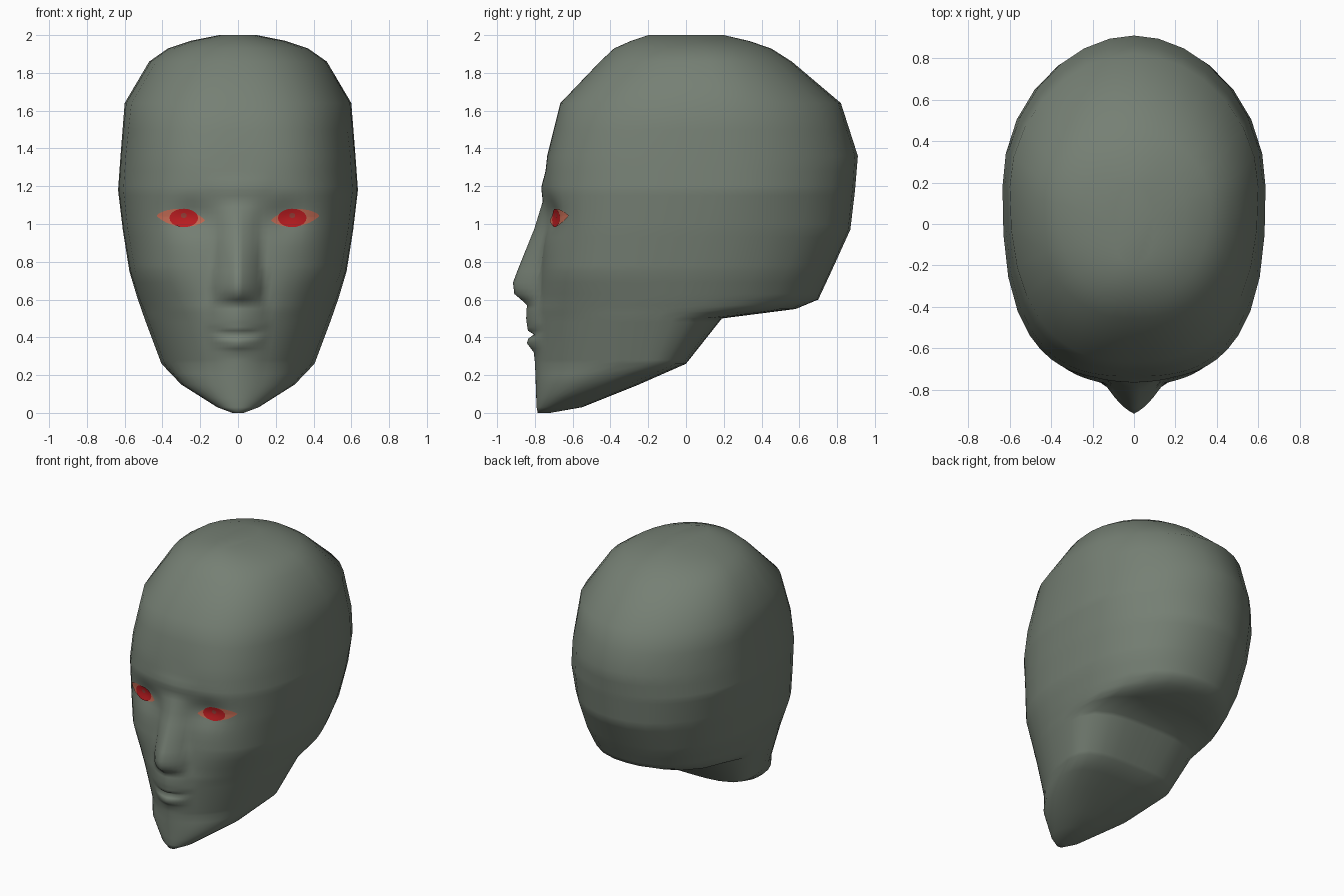
import bpy, bmesh, math

if "Cube" in bpy.data.objects:
    bpy.data.objects.remove(bpy.data.objects["Cube"])

def material(name, rgb):
    m = bpy.data.materials.new(name)
    m.diffuse_color = (*rgb, 1)
    m.use_nodes = True
    m.node_tree.nodes["Principled BSDF"].inputs["Base Color"].default_value = m.diffuse_color
    return m

skin = material("grey green skin", (0.18, 0.215, 0.175))
orange = material("orange eye", (0.55, 0.15, 0.09))
red = material("red iris", (0.50, 0.012, 0.015))
dusk = material("dusky pupil", (0.30, 0.05, 0.04))

# Head sections: height, front y, back y, half width, y of widest point
SECTIONS = [
    (0.00, -0.785, -0.72, 0.03, -0.76), (0.03, -0.79, -0.55, 0.11, -0.70),
    (0.15, -0.79, -0.25, 0.30, -0.46), (0.26, -0.79, 0.00, 0.405, -0.21),
    (0.50, -0.805, 0.19, 0.495, -0.15), (0.55, -0.80, 0.58, 0.512, -0.10),
    (0.60, -0.79, 0.70, 0.53, -0.06), (0.75, -0.775, 0.77, 0.575, 0.00),
    (0.97, -0.75, 0.87, 0.61, 0.10), (1.18, -0.755, 0.895, 0.635, 0.18),
    (1.36, -0.735, 0.91, 0.622, 0.20), (1.64, -0.665, 0.82, 0.60, 0.18),
    (1.86, -0.455, 0.56, 0.47, 0.12), (1.93, -0.38, 0.45, 0.37, 0.10),
    (1.97, -0.29, 0.33, 0.25, 0.06), (2.00, -0.20, 0.20, 0.10, 0.00)]
# Roundness of each section: height, front exponent, back exponent
ROUNDNESS = [
    (0.0, 2.0, 2.5), (0.15, 1.9, 3.2), (0.26, 1.8, 3.2), (0.5, 1.9, 3.2),
    (0.55, 2.05, 2.6), (0.6, 2.2, 2.3), (0.75, 2.6, 2.3), (0.97, 2.8, 2.1),
    (1.36, 2.8, 1.92), (1.64, 2.5, 1.9), (2.0, 2.1, 1.9)]
# Centre features: height, forward bulge, half width (chin, lips, nose, brow)
FEATURES = [
    (0.00, 0, .1), (0.28, 0.01, .15), (0.32, 0.012, .16), (0.37, 0.046, .15),
    (0.395, 0.035, .16), (0.415, 0.005, .17), (0.435, 0.036, .17), (0.48, 0.04, .16),
    (0.57, 0.045, .15), (0.63, 0.122, .14), (0.69, 0.135, .14), (0.78, 0.11, .13),
    (0.97, 0.055, .12), (1.12, 0.005, .12), (1.20, 0.012, .2), (1.28, 0, .2),
    (2.0, 0, .2)]

def lookup(table, z):
    for a, b in zip(table, table[1:]):
        if z <= b[0]:
            t = (z - a[0]) / (b[0] - a[0])
            return [p + (q - p) * t for p, q in zip(a[1:], b[1:])]
    return list(table[-1][1:])

def bulge(x, z):
    """Forward offset of the face: nose and lips, minus the eye sockets."""
    lift = 0.8 * x * x if z < 0.5 and abs(x) < 0.2 else 0
    depth, width = lookup(FEATURES, max(0, z - lift))
    u = abs(x) / width
    d = depth * (1 - u) * (1 + 0.5 * u) if u < 1 else 0
    return d - 0.04 * math.exp(-((abs(x) - 0.25) / 0.12) ** 2 - ((z - 1.04) / 0.09) ** 2)

def front_y(x, z):
    yf, yb, w, yw = lookup(SECTIONS, z)
    p = lookup(ROUNDNESS, z)[0]
    k = max(0, 1 - (abs(x) / w) ** p) ** (1 / p)
    return yw - (yw - yf) * k - bulge(x, z)

# Head: loft of horizontal rings
angles = [0, 2.5, 5, 7.5, 10, 12.5, 15, 18, 21, 24, 27, 31, 35, 40, 46, 54, 64, 76, 90,
          103, 117, 131, 145, 157, 169, 180]
angles += [360 - a for a in reversed(angles[1:-1])]
rows = {s[0] for s in SECTIONS} | {f[0] for f in FEATURES}
rows |= {0.08, 0.21, 0.34, 0.455, 0.53, 0.66, 0.83, 0.88, 0.93, 1.0, 1.03, 1.06, 1.09, 1.15, 1.24, 1.5}

bm = bmesh.new()
rings = []
for z in sorted(rows):
    yf, yb, w, yw = lookup(SECTIONS, z)
    pf, pb = lookup(ROUNDNESS, z)
    ring = []
    for a in angles:
        s, c = math.sin(math.radians(a)), math.cos(math.radians(a))
        p = pf if c > 0 else pb
        r = (abs(s) ** p + abs(c) ** p) ** (-1 / p)
        x = w * s * r
        y = yw - (yw - yf) * c * r - bulge(x, z) if c > 0.001 else yw - (yb - yw) * c * r
        ring.append(bm.verts.new((x, y, z)))
    rings.append(ring)
n = len(angles)
for lo, hi in zip(rings, rings[1:]):
    for i in range(n):
        j = (i + 1) % n
        bm.faces.new((lo[i], lo[j], hi[j], hi[i]))
bm.faces.new(rings[-1])
bm.faces.new(rings[0][::-1])
bmesh.ops.recalc_face_normals(bm, faces=bm.faces)

def finish(bm, name, mat):
    me = bpy.data.meshes.new(name)
    bm.to_mesh(me)
    bm.free()
    me.materials.append(mat)
    for f in me.polygons:
        f.use_smooth = True
    ob = bpy.data.objects.new(name, me)
    bpy.context.collection.objects.link(ob)
    return ob

finish(bm, "head", skin)

# Eyes: thin patches laid over the face surface
def patch(name, mat, side, centre, outline, lift):
    bm = bmesh.new()
    cx, cz = centre
    def vert(dx, dz):
        x, z = cx + dx, cz + dz
        return bm.verts.new((side * x, front_y(x, z) - lift, z))
    mid = vert(0, 0)
    previous = None
    for k in (1 / 3, 2 / 3, 1):
        ring = [vert(dx * k, dz * k) for dx, dz in outline]
        for i in range(len(ring)):
            j = (i + 1) % len(ring)
            quad = (previous[i], ring[i], ring[j], previous[j]) if previous else (mid, ring[i], ring[j])
            bm.faces.new(quad if side < 0 else quad[::-1])
        previous = ring
    bm.normal_update()
    if sum(f.normal.y for f in bm.faces) > 0:
        bmesh.ops.reverse_faces(bm, faces=bm.faces)
    finish(bm, name, mat)

def ellipse(rx, rz, almond=False, count=20):
    pts = []
    for i in range(count):
        a = 2 * math.pi * i / count
        s = math.sin(a)
        dz = rz * s * (abs(s) ** 0.6 if almond else 1)
        dx = rx * math.cos(a)
        pts.append((dx, dz + (0.1 * dx if almond else 0)))
    return pts

for side, label in ((-1, "left"), (1, "right")):
    patch(label + "_eye", orange, side, (0.303, 1.032), ellipse(0.128, 0.046, True), 0.005)
    patch(label + "_iris", red, side, (0.287, 1.032), ellipse(0.076, 0.049), 0.008)
    patch(label + "_pupil", dusk, side, (0.287, 1.045), ellipse(0.016, 0.014, count=10), 0.0099)
